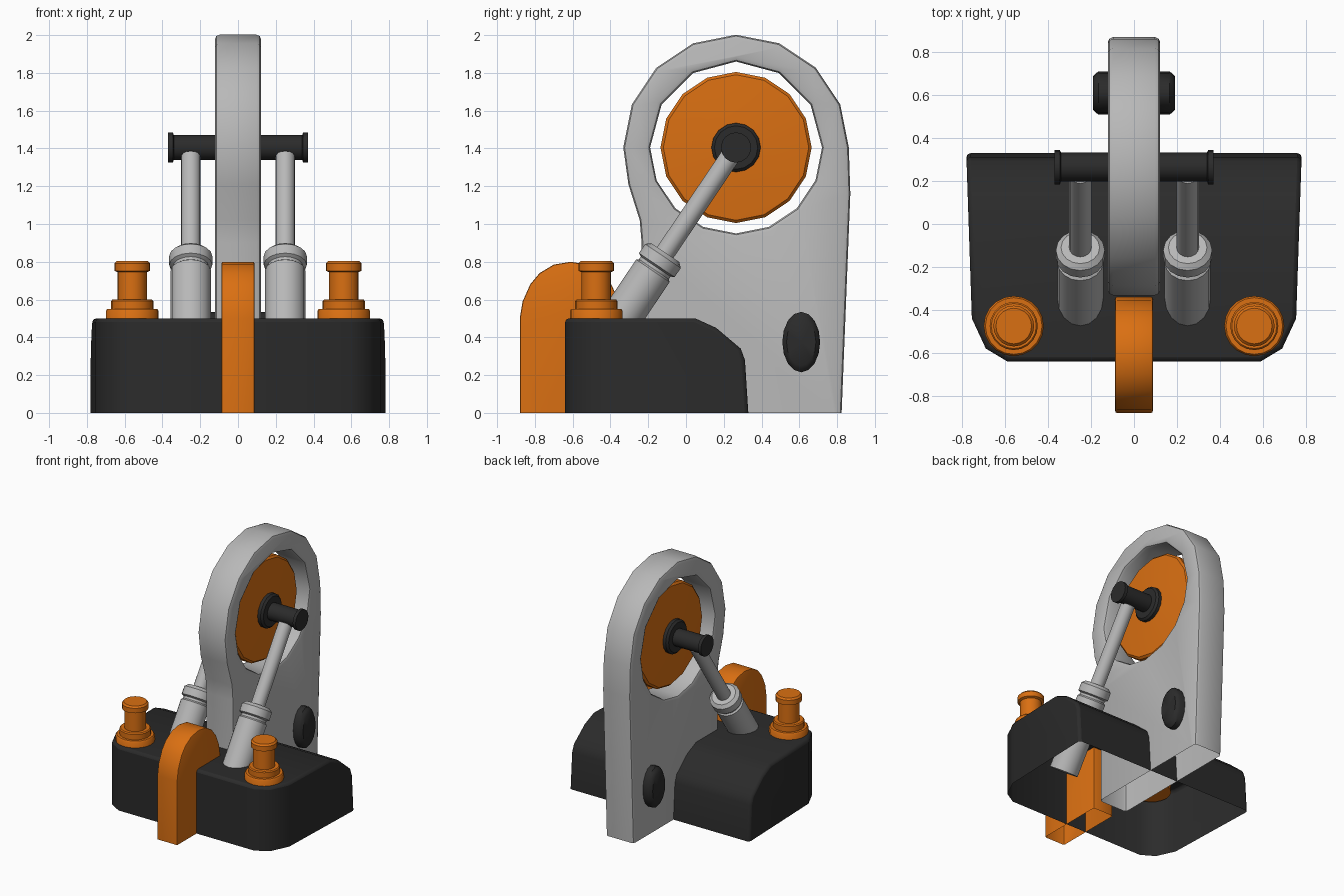
import bpy, bmesh, math
from mathutils import Matrix, Vector

if "Cube" in bpy.data.objects:
    bpy.data.objects.remove(bpy.data.objects["Cube"])


def material(name, rgb):
    m = bpy.data.materials.new(name)
    m.diffuse_color = (*rgb, 1)
    m.use_nodes = True
    m.node_tree.nodes["Principled BSDF"].inputs["Base Color"].default_value = m.diffuse_color
    return m


ORANGE = material("orange", (0.70, 0.16, 0.006))
GREY = material("light_grey", (0.48, 0.48, 0.48))
BLACK = material("charcoal", (0.024, 0.024, 0.024))
TO_X = Matrix(((0, 0, 1), (1, 0, 0), (0, 1, 0))).to_4x4()  # local xyz -> world yzx


def add(name, bm, mat):
    bmesh.ops.recalc_face_normals(bm, faces=bm.faces[:])
    me = bpy.data.meshes.new(name)
    bm.to_mesh(me)
    bm.free()
    me.materials.append(mat)
    ob = bpy.data.objects.new(name, me)
    bpy.context.collection.objects.link(ob)
    return ob


def lathe(name, profile, mat, matrix, seg=16):
    """Revolve (radius, height) points about local z."""
    bm = bmesh.new()
    rings = []
    for r, h in profile:
        if r == 0:
            rings.append([bm.verts.new((0, 0, h))] * seg)
        else:
            rings.append([bm.verts.new((r * math.cos(2 * math.pi * i / seg),
                                        r * math.sin(2 * math.pi * i / seg), h))
                          for i in range(seg)])
    for a, b in zip(rings, rings[1:]):
        for i in range(seg):
            j = (i + 1) % seg
            bm.faces.new(list(dict.fromkeys((a[i], a[j], b[j], b[i]))))
    bm.transform(matrix)
    return add(name, bm, mat)


def slab(name, loops, half, bevel, mat):
    """Bevelled side profile(s) in (y, z), thick along x, left open at z = 0."""
    cu = bpy.data.curves.new(name + "_profile", 'CURVE')
    cu.dimensions, cu.fill_mode = '2D', 'BOTH'
    cu.extrude, cu.bevel_depth = half - bevel, bevel
    cu.offset, cu.bevel_resolution = -bevel, 1
    for pts in loops:
        sp = cu.splines.new('POLY')
        sp.points.add(len(pts) - 1)
        for p, (y, z) in zip(sp.points, pts):
            p.co = (y, z, 0, 1)
        sp.use_cyclic_u = True
    tmp = bpy.data.objects.new(name + "_profile", cu)
    bpy.context.collection.objects.link(tmp)
    bpy.context.view_layer.update()
    me = bpy.data.meshes.new_from_object(tmp)
    bm = bmesh.new()
    bm.from_mesh(me)
    bpy.data.objects.remove(tmp)
    bpy.data.meshes.remove(me)
    bmesh.ops.remove_doubles(bm, verts=bm.verts[:], dist=1e-4)
    bm.transform(TO_X)
    bmesh.ops.bisect_plane(bm, geom=bm.verts[:] + bm.edges[:] + bm.faces[:],
                           plane_co=(0, 0, 0), plane_no=(0, 0, -1), clear_outer=True)
    return add(name, bm, mat)


CY, CZ = 0.265, 1.405  # wheel centre


def arc(r, degrees):
    return [(CY + r * math.cos(math.radians(a)), CZ + r * math.sin(math.radians(a)))
            for a in degrees]


# Base: block trimmed by planes, hollow underneath
bm = bmesh.new()
bmesh.ops.create_cube(bm, size=1, matrix=Matrix.Translation((0, -0.12, 0.25))
                      @ Matrix.Diagonal((1.6, 1.04, 0.5, 1)))
cuts = []
corner = [(0.78, 0.30), (0.755, -0.44), (0.69, -0.58), (0.59, -0.64)]
for (x0, y0), (x1, y1) in zip(corner, corner[1:]):
    for s in (1, -1):
        cuts.append(((s * x0, y0, 0), (s * (y0 - y1), x1 - x0, 0)))
back = [(0.05, 0.5), (0.16, 0.45), (0.29, 0.34), (0.312, 0.28), (0.33, 0)]
for (y0, z0), (y1, z1) in zip(back, back[1:]):
    cuts.append(((0, y0, z0), (0, z0 - z1, y1 - y0)))
for co, no in cuts:
    bmesh.ops.bisect_plane(bm, geom=bm.verts[:] + bm.edges[:] + bm.faces[:], dist=1e-5,
                           plane_co=co, plane_no=Vector(no).normalized(), clear_outer=True)
    bmesh.ops.holes_fill(bm, edges=[e for e in bm.edges if e.is_boundary], sides=0)
bmesh.ops.recalc_face_normals(bm, faces=bm.faces[:])
bmesh.ops.delete(bm, geom=[f for f in bm.faces if f.normal.z < -0.9], context='FACES_ONLY')
base = add("base", bm, BLACK)
bev = base.modifiers.new("soft_edges", 'BEVEL')
bev.width, bev.segments, bev.limit_method, bev.angle_limit = 0.02, 2, 'ANGLE', math.radians(40)

# Upright ring-topped plate
outer = ([(0.82, -0.1), (0.87, 1.16)] + arc(0.597, [22.5 * i for i in range(9)])
         + [(-0.305, 1.21), (-0.245, 1.02), (-0.235, 0.9), (-0.235, -0.1)])
hole = arc(0.455, [30 * i for i in range(7)] + [180 + 22.5 * i for i in range(1, 8)])
slab("upright_plate", [outer, hole], 0.122, 0.024, GREY)

# Front fin
half_arch = [(-0.88, -0.1), (-0.88, 0.5), (-0.865, 0.59), (-0.825, 0.68),
             (-0.775, 0.74), (-0.70, 0.785)]
arch = half_arch + [(-0.61, 0.8)] + [(-1.22 - y, z) for y, z in reversed(half_arch)]
slab("front_fin", [arch], 0.088, 0.01, ORANGE)

# Wheel disc and axle with hub and end flanges
centre = Matrix.Translation((0, CY, CZ)) @ TO_X
lathe("wheel_disc", [(0, -0.075), (0.13, -0.075), (0.385, -0.055), (0.4, -0.04), (0.4, 0.04),
                     (0.385, 0.055), (0.13, 0.075), (0, 0.075)], ORANGE, centre)
side = [(0.13, 0.10), (0.115, 0.115), (0.067, 0.115), (0.067, 0.34), (0.08, 0.345),
        (0.08, 0.37), (0, 0.37)]
lathe("axle", [(r, -h) for r, h in reversed(side)] + side, BLACK, centre)

for s, label in ((1, "right"), (-1, "left")):
    # Slanted piston: cylinder, collar and rod
    start = Vector((s * 0.25, -0.48, 0.30))
    axis = Vector((0, 0.745, 1.105))
    pose = Matrix.Translation(start) @ axis.to_track_quat('Z', 'Y').to_matrix().to_4x4()
    lathe(label + "_piston",
          [(0, 0), (0.107, 0), (0.107, 0.545), (0.095, 0.555), (0.095, 0.572), (0.114, 0.582),
           (0.114, 0.64), (0.09, 0.662), (0.052, 0.662), (0.052, 1.275), (0, 1.285)],
          GREY, pose)

    # Stepped button on the base
    lathe(label + "_button",
          [(0, 0.43), (0.14, 0.43), (0.14, 0.54), (0.132, 0.55), (0.112, 0.55), (0.112, 0.592),
           (0.105, 0.6), (0.078, 0.6), (0.078, 0.745), (0.095, 0.752), (0.095, 0.79),
           (0.083, 0.803), (0, 0.803)],
          ORANGE, Matrix.Translation((s * 0.56, -0.475, 0)), 20)

    # Oval cap on the plate side
    lathe(label + "_oval_cap",
          [(1.0, 0.10), (1.0, 0.165), (0.9, 0.18), (0.78, 0.192), (0, 0.192)], BLACK,
          Matrix.Translation((0, 0.61, 0.375)) @ Matrix.Diagonal((s, 0.1, 0.16, 1)) @ TO_X)

# Smooth shading, keeping hard edges
bpy.ops.object.select_all(action='SELECT')
bpy.context.view_layer.objects.active = base
bpy.ops.object.shade_smooth_by_angle(angle=math.radians(40))
